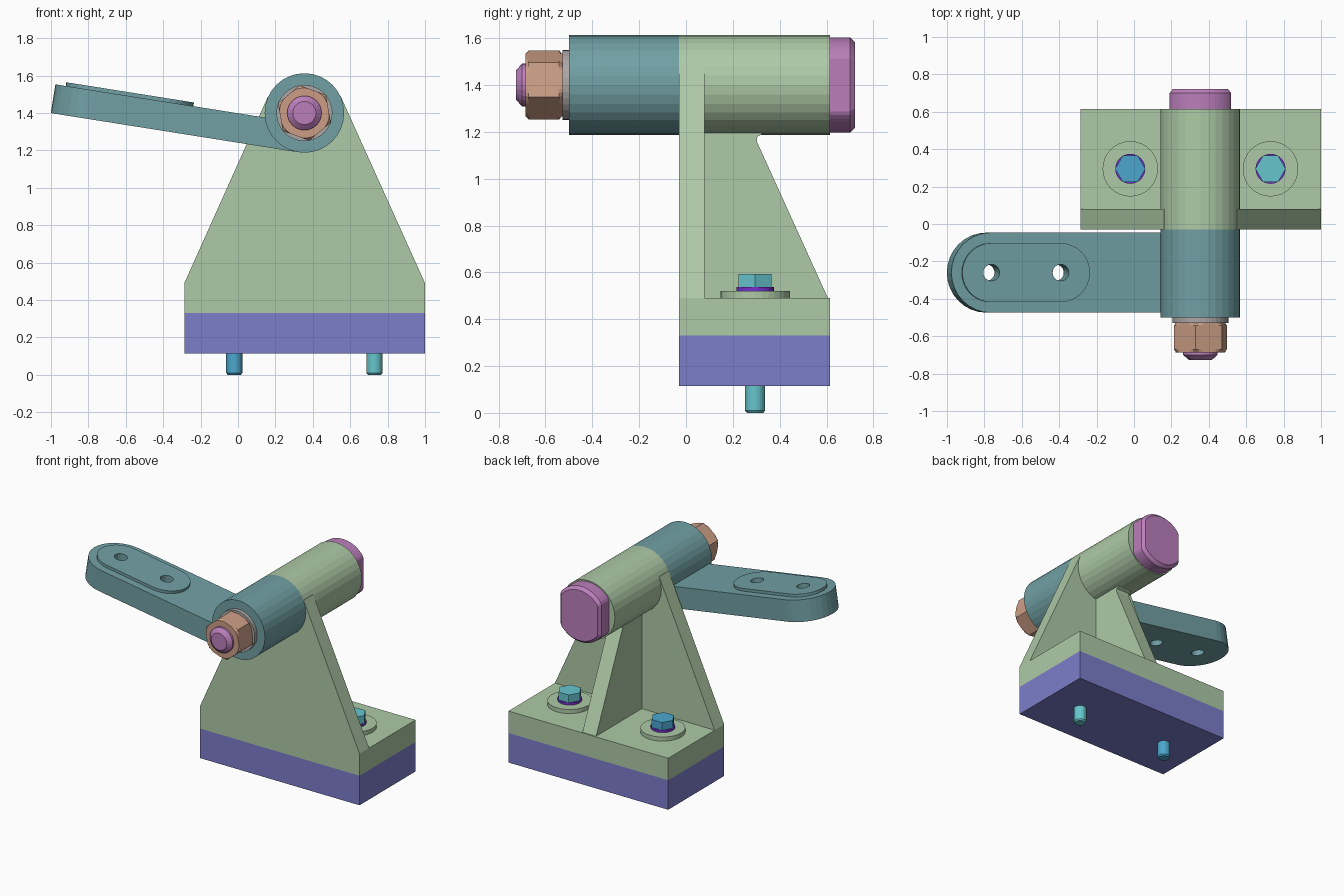
import bpy, bmesh, math
from mathutils import Vector

if "Cube" in bpy.data.objects:
    bpy.data.objects.remove(bpy.data.objects["Cube"])

def material(name, rgb):
    m = bpy.data.materials.new(name)
    lin = [(c / 255 / 12.92) if c < 11 else ((c / 255 + 0.055) / 1.055) ** 2.4 for c in rgb]
    m.diffuse_color = (*lin, 1)
    m.use_nodes = True
    m.node_tree.nodes["Principled BSDF"].inputs["Base Color"].default_value = m.diffuse_color
    return m

GREEN = material("sage_green", (174, 202, 167))
BLUE = material("periwinkle", (124, 126, 203))
TEAL = material("teal", (113, 160, 164))
PINK = material("orchid", (187, 127, 187))
TAN = material("copper_tan", (204, 158, 134))
GREY = material("warm_grey", (172, 167, 167))
CYAN = material("cyan", (102, 198, 206))
SKY = material("sky_blue", (76, 166, 206))
VIOLET = material("violet", (115, 48, 205))

CX, CZ, R = 0.355, 1.40, 0.2125      # hinge axis and barrel radius
X0, X1, Y0, Y1 = -0.287, 1.0, -0.03, 0.615

def loft(name, rings, mat):
    """Closed solid through rings of 3D points that have equal counts."""
    bm = bmesh.new()
    vs = [[bm.verts.new(p) for p in ring] for ring in rings]
    n = len(vs[0])
    for a, b in zip(vs, vs[1:]):
        for i in range(n):
            bm.faces.new((a[i], a[(i + 1) % n], b[(i + 1) % n], b[i]))
    bm.faces.new(vs[0])
    bm.faces.new(vs[-1])
    bmesh.ops.recalc_face_normals(bm, faces=bm.faces)
    me = bpy.data.meshes.new(name)
    bm.to_mesh(me)
    bm.free()
    me.materials.append(mat)
    ob = bpy.data.objects.new(name, me)
    bpy.context.collection.objects.link(ob)
    return ob

def circle(r, n=32, start=0.0):
    return [(r * math.cos(start + math.tau * i / n), r * math.sin(start + math.tau * i / n))
            for i in range(n)]

def along_y(name, sections, mat):
    """Solid on the hinge axis from (y, outline) sections."""
    return loft(name, [[(CX + a, y, CZ + b) for a, b in o] for y, o in sections], mat)

def along_z(name, sections, mat, x, y):
    return loft(name, [[(x + a, y + b, z) for a, b in o] for z, o in sections], mat)

def box(name, x0, x1, y0, y1, z0, z1, mat):
    o = [(x0, y0), (x1, y0), (x1, y1), (x0, y1)]
    return along_z(name, [(z0, o), (z1, o)], mat, 0, 0)

# base block and bracket foot
box("base_block", X0, X1, Y0, Y1, 0.115, 0.33, BLUE)
box("bracket_foot", X0, X1, Y0, Y1, 0.33, 0.49, GREEN)

# upright plate, sides tangent to the barrel
tx, tz = 0.195, 1.4876
plate = [(X0, 0.49), (X1, 0.49), (CX + tx, tz), (CX, tz + 0.06), (CX - tx, tz)]
loft("bracket_plate", [[(x, y, z) for x, z in plate] for y in (Y0, 0.08)], GREEN)

# rear rib with a small relief below the barrel
rib = [(0.07, 0.49), (0.606, 0.49), (0.302, 1.16), (0.305, 1.18), (0.325, 1.19),
       (0.325, 1.25), (0.07, 1.25)]
loft("bracket_rib", [[(CX + s, y, z) for y, z in rib] for s in (-0.055, 0.055)], GREEN)

# hinge barrels
along_y("bracket_barrel", [(Y0, circle(R)), (Y1, circle(R))], GREEN)
along_y("arm_barrel", [(-0.50, circle(R)), (Y0, circle(R))], TEAL)

# tilted arm: u runs out along the arm, w is normal to it
TILT = math.radians(9)
U = Vector((-math.cos(TILT), 0, math.sin(TILT)))
W = Vector((math.sin(TILT), 0, math.cos(TILT)))
AY, U_IN, U_OUT = -0.26, 0.75, 1.125

def on_arm(name, outline, w0, w1, mat):
    base = Vector((CX, AY, CZ))
    return loft(name, [[base + U * u + W * w + Vector((0, v, 0)) for u, v in outline]
                       for w in (w0, w1)], mat)

def half_round(uc, r, sign, n=16):
    return [(uc + sign * r * math.cos(a), sign * r * math.sin(a))
            for a in (math.pi * (i / n - 0.5) for i in range(n + 1))]

arm = on_arm("arm", [(0.02, 0.214), (0.02, -0.214)] + half_round(U_OUT, 0.214, 1),
             -R, -0.057, TEAL)
pad = on_arm("arm_pad", half_round(U_OUT, 0.158, 1) + half_round(U_IN, 0.158, -1),
             -0.0575, -0.037, TEAL)
for i, u in enumerate((U_IN, U_OUT)):
    cut = on_arm(f"hole_cutter_{i + 1}", [(u + a, b) for a, b in circle(0.044, 24)],
                 -0.4, 0.2, TEAL)
    cut.hide_render = True
    cut.hide_viewport = True
    for ob in (arm, pad):
        mod = ob.modifiers.new("hole", 'BOOLEAN')
        mod.operation = 'DIFFERENCE'
        mod.solver = 'EXACT'
        mod.object = cut

# hinge pin: round head with two flats, chamfered threaded tip
head = [(max(-0.164, min(0.164, a)), b) for a, b in circle(0.203, 64)]
head_end = [(a * 0.9, b * 0.9) for a, b in head]
along_y("pin_head", [(Y1, head), (0.70, head), (0.722, head_end)], PINK)
along_y("pin_shaft", [(-0.726, circle(0.062, 24)), (-0.70, circle(0.092, 24)),
                      (0.62, circle(0.092, 24))], PINK)

# washer and chamfered hex nut
along_y("nut_washer", [(-0.528, circle(0.15)), (-0.50, circle(0.15))], GREY)
nut, nut_end = [], []
for i in range(60):
    a = math.tau * i / 60
    r = 0.15 * math.cos(math.pi / 6) / math.cos(a % (math.pi / 3) - math.pi / 6)
    t = a + math.radians(40)
    for out, rad in ((nut, r), (nut_end, min(r, 0.134))):
        out.append((rad * math.cos(t), rad * math.sin(t)))
along_y("hex_nut", [(-0.686, nut_end), (-0.672, nut), (-0.542, nut), (-0.528, nut_end)], TAN)

# foot bolts on raised seats
for side, s, mat in (("left", -1, SKY), ("right", 1, CYAN)):
    x, y = CX + s * 0.375, 0.295
    for part, r, n, z0, z1, m in (("bolt_seat", 0.148, 32, 0.485, 0.52, GREEN),
                                  ("bolt_washer", 0.08, 32, 0.52, 0.537, VIOLET),
                                  ("bolt_head", 0.081, 6, 0.537, 0.594, mat)):
        along_z(f"{side}_{part}", [(z0, circle(r, n)), (z1, circle(r, n))], m, x, y)
    along_z(f"{side}_bolt_shaft", [(0, circle(0.035, 24)), (0.01, circle(0.043, 24)),
                                   (0.54, circle(0.043, 24))], mat, x, y)
